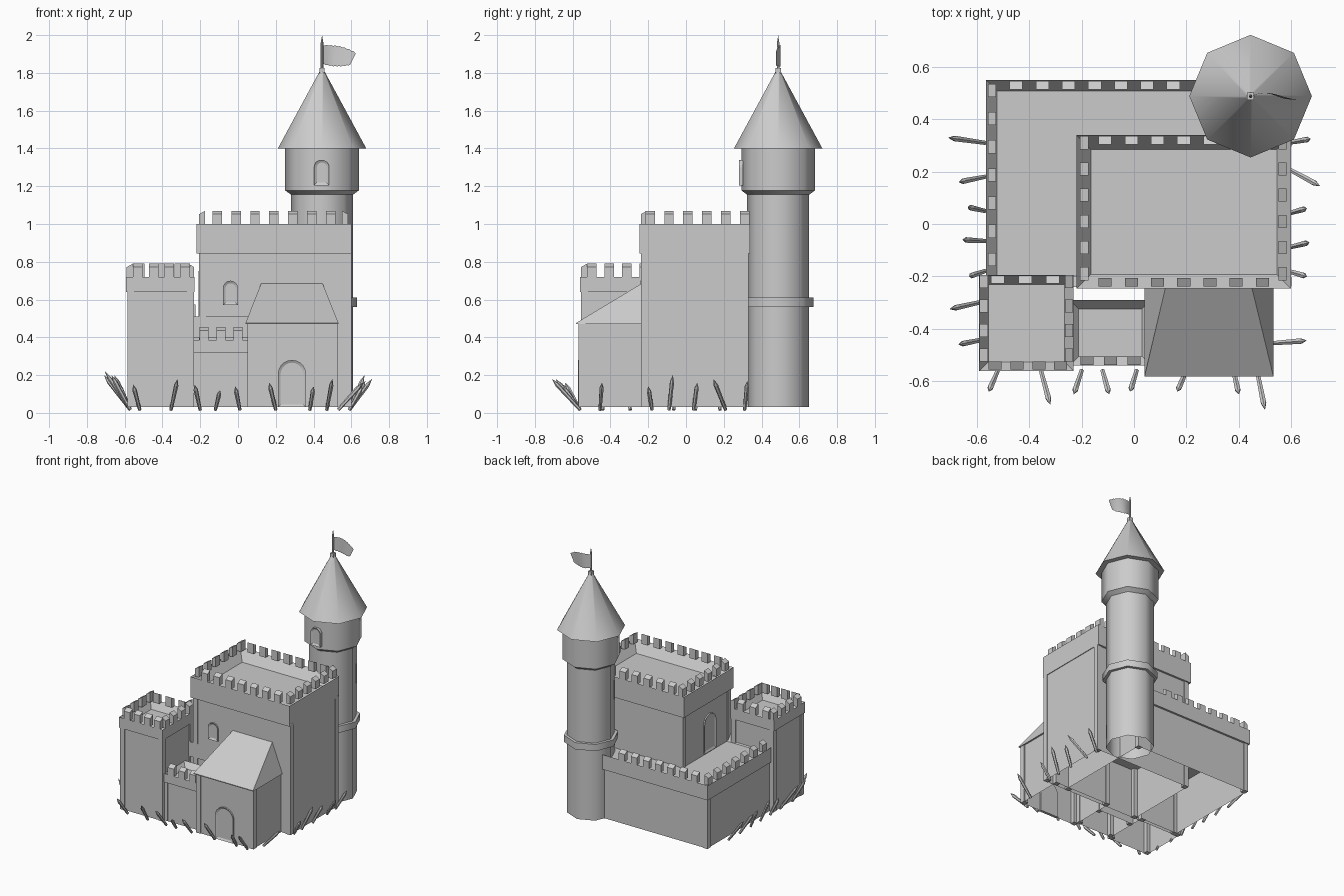
import bpy, bmesh, math
from mathutils import Vector, Matrix

if "Cube" in bpy.data.objects:
    bpy.data.objects.remove(bpy.data.objects["Cube"], do_unlink=True)

stone = bpy.data.materials.new("pale grey stone")
stone.use_nodes = True
GREY = (0.6, 0.6, 0.6, 1)
stone.diffuse_color = GREY
stone.node_tree.nodes["Principled BSDF"].inputs["Base Color"].default_value = GREY


def finish(bm, name, smooth=False):
    bmesh.ops.recalc_face_normals(bm, faces=bm.faces)
    mesh = bpy.data.meshes.new(name)
    bm.to_mesh(mesh)
    bm.free()
    mesh.materials.append(stone)
    obj = bpy.data.objects.new(name, mesh)
    bpy.context.collection.objects.link(obj)
    if smooth:
        bpy.ops.object.select_all(action='DESELECT')
        obj.select_set(True)
        bpy.context.view_layer.objects.active = obj
        bpy.ops.object.shade_smooth_by_angle(angle=math.radians(50))
    return obj


def add_box(bm, x, y, z, open_bottom=False):
    """Box from three (low, high) ranges; returns its vertices."""
    size = Vector([r[1] - r[0] for r in (x, y, z)])
    mid = Vector([sum(r) / 2 for r in (x, y, z)])
    mat = Matrix.Translation(mid) @ Matrix.Diagonal((*size, 1))
    verts = bmesh.ops.create_cube(bm, size=1, matrix=mat)["verts"]
    if open_bottom:
        low = [f for f in verts[0].link_faces[:] + verts[-1].link_faces[:]
               if all(v.co.z < z[0] + 1e-5 for v in f.verts)]
        bmesh.ops.delete(bm, geom=list(set(low)), context='FACES_ONLY')
    return verts


def body(name, x, y, z, post=0.03, out=0.006):
    """Hollow-bottomed wall block with slim corner posts."""
    bm = bmesh.new()
    add_box(bm, x, y, z, True)
    for sx in (0, 1):
        for sy in (0, 1):
            px = (x[0] - out, x[0] + post) if sx == 0 else (x[1] - post, x[1] + out)
            py = (y[0] - out, y[0] + post) if sy == 0 else (y[1] - post, y[1] + out)
            add_box(bm, px, py, z)
    finish(bm, name)


def parapet(name, x, y, z, wall, depth):
    """Overhanging band with a sunken walkway on top."""
    bm = bmesh.new()
    add_box(bm, x, y, z)
    top = [f for f in bm.faces if all(v.co.z > z[1] - 1e-5 for v in f.verts)]
    bmesh.ops.inset_region(bm, faces=top, thickness=wall, use_even_offset=True)
    bmesh.ops.translate(bm, verts=top[0].verts[:], vec=(0, 0, -depth))
    finish(bm, name)


def merlons(name, z, rows, width=0.05, deep=0.032, height=0.07):
    """Rows of (axis, outward sign, fixed coordinate, first, last, count)."""
    bm = bmesh.new()
    for axis, sign, fixed, first, last, count in rows:
        for i in range(count):
            c = first + (last - first) * i / (count - 1)
            along, across = (c - width / 2, c + width / 2), (fixed - deep / 2, fixed + deep / 2)
            x, y = (along, across) if axis == 'x' else (across, along)
            k = 1 if axis == 'x' else 0
            for v in add_box(bm, x, y, (z - 0.005, z + height)):
                if v.co.z > z and (v.co[k] - fixed) * sign > 0:
                    v.co.z -= 0.018
    finish(bm, name)


def arch(name, loc, width, height, turn=0, deep=0.02, frame=0.014):
    """Round-headed frame with a recessed panel, facing -y before turning."""
    bm = bmesh.new()
    r = width / 2
    pts = [(-r, 0), (r, 0)]
    pts += [(r * math.cos(a), height - r + r * math.sin(a))
            for a in (math.pi * i / 10 for i in range(11))]
    face = bm.faces.new([bm.verts.new((px, 0, pz)) for px, pz in pts])
    new = bmesh.ops.extrude_face_region(bm, geom=[face])["geom"]
    front = [f for f in new if isinstance(f, bmesh.types.BMFace)]
    bmesh.ops.translate(bm, verts=front[0].verts[:], vec=(0, -deep, 0))
    bmesh.ops.inset_region(bm, faces=front, thickness=frame, use_even_offset=True)
    bmesh.ops.translate(bm, verts=front[0].verts[:], vec=(0, 0.008, 0))
    bm.transform(Matrix.Translation(loc) @ Matrix.Rotation(turn, 4, 'Z'))
    finish(bm, name)


def lathe(name, profile, centre, sides=8, smooth=True):
    """Revolve (radius, height) points round a vertical axis."""
    bm = bmesh.new()
    rings = []
    for r, z in profile:
        rings.append([bm.verts.new((centre[0] + r * math.cos(math.tau * i / sides),
                                    centre[1] + r * math.sin(math.tau * i / sides), z))
                      for i in range(sides)])
    for a, b in zip(rings, rings[1:]):
        for i in range(sides):
            j = (i + 1) % sides
            bm.faces.new((a[i], a[j], b[j], b[i]))
    bmesh.ops.remove_doubles(bm, verts=bm.verts, dist=1e-5)
    finish(bm, name, smooth)


G = 0.03  # ground level of the walls

# Great keep
body("keep_walls", (-0.2, 0.595), (-0.232, 0.325), (G, 0.86))
parapet("keep_parapet", (-0.22, 0.6), (-0.247, 0.34), (0.845, 1.0), 0.055, 0.08)
merlons("keep_merlons", 1.0, [
    ('x', -1, -0.223, -0.11, 0.49, 7), ('x', 1, 0.32, -0.11, 0.49, 7),
    ('y', -1, -0.19, -0.19, 0.31, 6), ('y', 1, 0.567, -0.19, 0.31, 6)])
arch("keep_window", (-0.04, -0.222, 0.57), 0.08, 0.13)
arch("keep_side_door", (-0.19, 0.01, 0.47), 0.14, 0.28, -math.pi / 2)

# Courtyard block behind the keep
body("courtyard_walls", (-0.55, 0.41), (-0.23, 0.535), (G, 0.42))
parapet("courtyard_parapet", (-0.565, 0.42), (-0.24, 0.55), (0.4, 0.51), 0.042, 0.05)
merlons("courtyard_merlons", 0.51, [
    ('x', 1, 0.53, -0.45, 0.15, 7), ('y', -1, -0.542, -0.135, 0.51, 7)], height=0.065)

# Small corner tower
body("corner_tower_walls", (-0.58, -0.24), (-0.55, -0.205), (G, 0.66))
parapet("corner_tower_parapet", (-0.592, -0.23), (-0.562, -0.195), (0.64, 0.72), 0.036, 0.06)
merlons("corner_tower_merlons", 0.72, [
    ('x', -1, -0.54, -0.53, -0.28, 4), ('x', 1, -0.212, -0.52, -0.31, 3),
    ('y', -1, -0.573, -0.5, -0.22, 4), ('y', 1, -0.248, -0.5, -0.22, 4)])

# Low curtain wall between corner tower and gatehouse
body("curtain_wall", (-0.24, 0.06), (-0.53, -0.3), (G, 0.34), out=0.002)
parapet("curtain_parapet", (-0.245, 0.065), (-0.54, -0.29), (0.32, 0.385), 0.034, 0.04)
merlons("curtain_merlons", 0.385, [('x', -1, -0.522, -0.18, 0.0, 3)])

# Gatehouse with lean-to hipped roof
body("gatehouse_walls", (0.056, 0.52), (-0.562, -0.2), (G, 0.476))
bm = bmesh.new()
for v in add_box(bm, (0.04, 0.532), (-0.582, -0.235), (0.47, 0.685)):
    if v.co.z > 0.5:
        if v.co.y < -0.5:
            v.co.z = 0.476
        else:
            v.co.x = 0.122 if v.co.x < 0.2 else 0.448
finish(bm, "gatehouse_roof")
arch("gate_door", (0.286, -0.553, G), 0.15, 0.25)

# Tall round tower
C = (0.445, 0.488)
lathe("tall_tower_shaft", [(0.164, G), (0.164, 1.155), (0.195, 1.178), (0.195, 1.4)], C)
lathe("tall_tower_ring", [(0.16, 0.56), (0.186, 0.56), (0.186, 0.61), (0.16, 0.61)], C)
lathe("tall_tower_roof", [(0.19, 1.4), (0.234, 1.4), (0.012, 1.81), (0, 1.81)], C)
arch("tall_tower_window", (0.443, 0.303, 1.205), 0.08, 0.135, deep=0.022)

# Flagpole and torn flag
bm = bmesh.new()
add_box(bm, (C[0] - 0.014, C[0] + 0.014), (C[1] - 0.014, C[1] + 0.014), (1.785, 1.825))
finish(bm, "flagpole_socket")
lathe("flagpole", [(0.007, 1.8), (0.007, 1.96), (0, 2.0)], C, 6)
bm = bmesh.new()
cols = []
N = 16
for i in range(N + 1):
    t = i / N
    rag = 0.004 * (i % 2)
    y = C[1] + 0.012 * math.sin(t * 5)
    hi = 1.948 - 0.05 * t ** 3 - rag
    lo = 1.845 - 0.012 * math.sin(t * 3) + rag
    cols.append([bm.verts.new((C[0] + (0.19 - 0.03 * s) * t, y, hi + (lo - hi) * s))
                 for s in (0, 0.33, 0.66, 1)])
for a, b in zip(cols, cols[1:]):
    for k in range(3):
        bm.faces.new((a[k], b[k], b[k + 1], a[k + 1]))
bmesh.ops.delete(bm, geom=[cols[-1][0], cols[-1][2]], context='VERTS')
finish(bm, "flag")

# Sharpened stakes leaning outward round the base
bm = bmesh.new()


def stake(base, tip):
    a, b = Vector((*base, 0.016)), Vector(tip)
    axis = b - a
    rot = axis.to_track_quat('Z', 'Y').to_matrix().to_4x4()
    for start, end, r0, r1 in ((0, 0.8, 0.009, 0.012), (0.8, 1, 0.012, 0)):
        mid = a + axis * (start + end) / 2
        bmesh.ops.create_cone(bm, cap_ends=True, segments=6, radius1=r0, radius2=r1,
                              depth=axis.length * (end - start),
                              matrix=Matrix.Translation(mid) @ rot)


for y, reach, lean, h in ((0.31, 0.14, 0.02, 0.2), (0.18, 0.1, -0.02, 0.18),
                          (0.05, 0.065, 0.015, 0.16), (-0.065, 0.085, 0.005, 0.2),
                          (-0.18, 0.06, -0.02, 0.15), (-0.295, 0.135, -0.03, 0.22),
                          (-0.44, 0.1, -0.02, 0.2)):
    stake((-0.57, y), (-0.57 - reach, y + lean, h))
for x, reach, lean, h in ((-0.52, 0.08, -0.035, 0.15), (-0.355, 0.13, 0.035, 0.18),
                          (-0.2, 0.09, -0.03, 0.15), (-0.12, 0.09, 0.025, 0.12),
                          (0.01, 0.08, -0.025, 0.14), (0.2, 0.08, -0.035, 0.16),
                          (0.38, 0.09, 0.02, 0.14), (0.47, 0.15, 0.03, 0.18)):
    stake((x, -0.56), (x + lean, -0.56 - reach, h))
for x, y, reach, lean, h in ((0.59, 0.31, 0.085, 0.015, 0.17), (0.59, 0.21, 0.12, -0.065, 0.18),
                             (0.59, 0.04, 0.07, 0.02, 0.16), (0.59, -0.09, 0.08, 0.02, 0.2),
                             (0.59, -0.18, 0.07, -0.02, 0.14), (0.53, -0.455, 0.13, 0.01, 0.16)):
    stake((x, y), (x + reach, y + lean, h))
finish(bm, "stakes")
